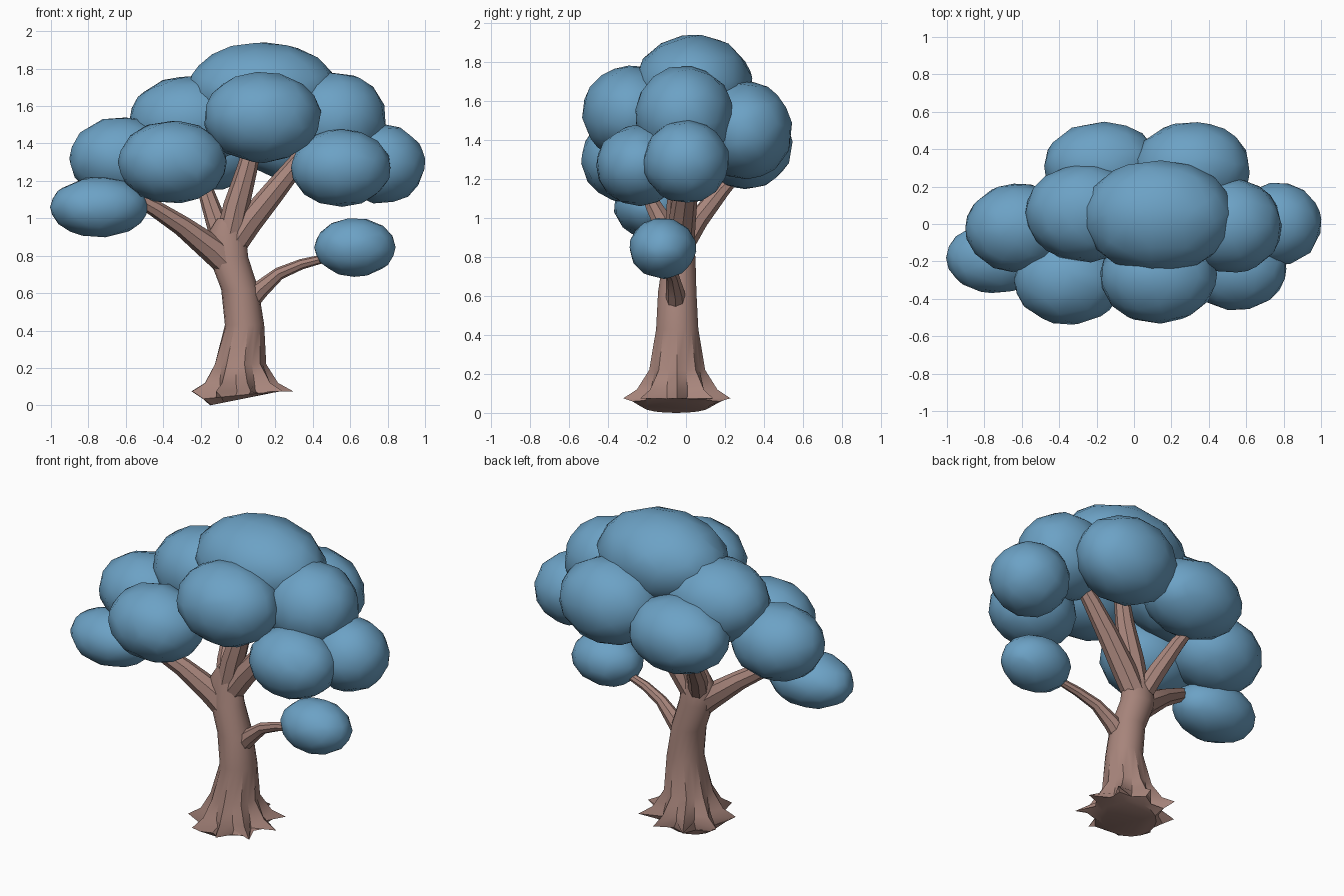
import bpy, bmesh, math, random
from mathutils import Vector

if "Cube" in bpy.data.objects:
    bpy.data.objects.remove(bpy.data.objects["Cube"], do_unlink=True)
random.seed(4)


def material(name, rgb):
    m = bpy.data.materials.new(name)
    m.use_nodes = True
    m.diffuse_color = (*rgb, 1)
    bsdf = next(n for n in m.node_tree.nodes if n.type == 'BSDF_PRINCIPLED')
    bsdf.inputs["Base Color"].default_value = (*rgb, 1)
    return m


leaf = material("leaf blue", (0.15, 0.36, 0.56))
bark = material("bark brown", (0.39, 0.235, 0.20))


def finish(name, bm, mat, angle):
    bmesh.ops.recalc_face_normals(bm, faces=bm.faces)
    me = bpy.data.meshes.new(name)
    bm.to_mesh(me)
    bm.free()
    me.materials.append(mat)
    ob = bpy.data.objects.new(name, me)
    bpy.context.collection.objects.link(ob)
    bpy.ops.object.select_all(action='DESELECT')
    ob.select_set(True)
    bpy.context.view_layer.objects.active = ob
    bpy.ops.object.shade_smooth_by_angle(angle=math.radians(angle))
    return ob


def loft(name, rings, angle=35):
    """Skin a list of equal rings of points and cap both ends."""
    bm = bmesh.new()
    vs = [[bm.verts.new(p) for p in ring] for ring in rings]
    n = len(vs[0])
    for a, b in zip(vs, vs[1:]):
        for i in range(n):
            j = (i + 1) % n
            bm.faces.new((a[i], a[j], b[j], b[i]))
    bm.faces.new(vs[0][::-1])
    bm.faces.new(vs[-1])
    return finish(name, bm, bark, angle)


def branch(name, path, n=8):
    """Tapered tube through (x, y, z, radius) points."""
    pts = [Vector(p[:3]) for p in path]
    rings = []
    for i, p in enumerate(pts):
        t = (pts[min(i + 1, len(pts) - 1)] - pts[max(i - 1, 0)]).normalized()
        u = t.cross(Vector((0, 1, 0))).normalized()
        v = t.cross(u)
        r = path[i][3]
        rings.append([p + r * (math.cos(a) * u + math.sin(a) * v)
                      for a in (2 * math.pi * k / n for k in range(n))])
    return loft(name, rings)


# Trunk: (centre x, centre y, z, radius x, radius y, root spread, tilt)
SIDES = 18
levels = [
    (0.00, -0.05, 0.03, 0.15, 0.17, 0.00, 0.20),
    (0.02, -0.05, 0.055, 0.20, 0.21, 0.10, 0.10),
    (0.02, -0.045, 0.075, 0.215, 0.22, 0.32, 0.00),
    (0.015, -0.045, 0.12, 0.175, 0.185, 0.16, 0.00),
    (0.01, -0.045, 0.22, 0.135, 0.14, 0.05, 0.00),
    (0.035, -0.045, 0.43, 0.105, 0.11, 0.00, 0.00),
    (0.01, -0.045, 0.62, 0.10, 0.10, 0.00, 0.00),
    (-0.05, -0.035, 0.79, 0.105, 0.085, 0.00, 0.00),
    (-0.06, -0.03, 0.92, 0.10, 0.07, 0.00, 0.00),
    (-0.05, -0.03, 1.00, 0.06, 0.05, 0.00, 0.00),
]
root_length = [random.uniform(0.8, 1.1) for _ in range(SIDES)]
rings = []
for cx, cy, z, rx, ry, spread, tilt in levels:
    ring = []
    for k in range(SIDES):
        a = 2 * math.pi * k / SIDES
        f = 1 + spread * (root_length[k] if k % 2 == 0 else -1)
        x = rx * f * math.cos(a)
        ring.append((cx + x, cy + ry * f * math.sin(a), z + tilt * x))
    rings.append(ring)
loft("trunk", rings)

# Branches
branch("left_branch", [(0.0, -0.04, 0.70, 0.07), (-0.13, -0.06, 0.83, 0.075),
                       (-0.30, -0.11, 0.96, 0.055), (-0.44, -0.16, 1.05, 0.045),
                       (-0.60, -0.20, 1.14, 0.03)])
branch("back_branch", [(-0.07, -0.03, 0.84, 0.06), (-0.12, 0.06, 0.99, 0.055),
                       (-0.17, 0.18, 1.14, 0.043), (-0.20, 0.25, 1.21, 0.03)])
branch("middle_branch", [(-0.06, -0.03, 0.84, 0.07), (-0.01, -0.03, 1.06, 0.07),
                         (0.05, -0.02, 1.27, 0.055), (0.10, 0.0, 1.48, 0.04)])
branch("right_branch", [(-0.05, -0.03, 0.82, 0.07), (0.06, -0.02, 0.98, 0.07),
                        (0.19, 0.0, 1.14, 0.062), (0.32, 0.01, 1.30, 0.05),
                        (0.43, 0.01, 1.43, 0.035)])
branch("low_branch", [(0.03, -0.05, 0.52, 0.055), (0.12, -0.055, 0.62, 0.048),
                      (0.22, -0.07, 0.705, 0.034), (0.34, -0.09, 0.755, 0.028),
                      (0.52, -0.11, 0.80, 0.02)])

# Foliage clumps: centre and radii
clumps = {
    "top_foliage": ((0.13, 0.04, 1.68), (0.40, 0.30, 0.26)),
    "front_foliage": ((0.13, -0.28, 1.54), (0.31, 0.25, 0.24)),
    "upper_right_foliage": ((0.52, -0.01, 1.53), (0.27, 0.25, 0.25)),
    "far_right_foliage": ((0.77, 0.00, 1.29), (0.23, 0.22, 0.21)),
    "front_right_foliage": ((0.55, -0.24, 1.27), (0.265, 0.22, 0.205)),
    "low_right_foliage": ((0.625, -0.12, 0.845), (0.215, 0.17, 0.155)),
    "front_left_foliage": ((-0.35, -0.30, 1.30), (0.29, 0.235, 0.22)),
    "low_left_foliage": ((-0.74, -0.18, 1.06), (0.26, 0.19, 0.16)),
    "far_left_foliage": ((-0.62, -0.02, 1.32), (0.28, 0.235, 0.22)),
    "upper_left_foliage": ((-0.26, 0.06, 1.52), (0.32, 0.26, 0.24)),
    "back_left_foliage": ((-0.17, 0.31, 1.37), (0.31, 0.235, 0.22)),
    "back_right_foliage": ((0.31, 0.30, 1.45), (0.31, 0.245, 0.25)),
}
for name, (centre, radii) in clumps.items():
    bm = bmesh.new()
    bmesh.ops.create_icosphere(bm, subdivisions=3, radius=1.01)
    for v in bm.verts:
        v.co *= random.uniform(0.985, 1.01)
        v.co = Vector(c + r * q for c, r, q in zip(centre, radii, v.co))
    ob = finish(name, bm, leaf, 26)
    # Coarsen to irregular facets
    ob.modifiers.new("coarsen", 'DECIMATE').ratio = 0.55
